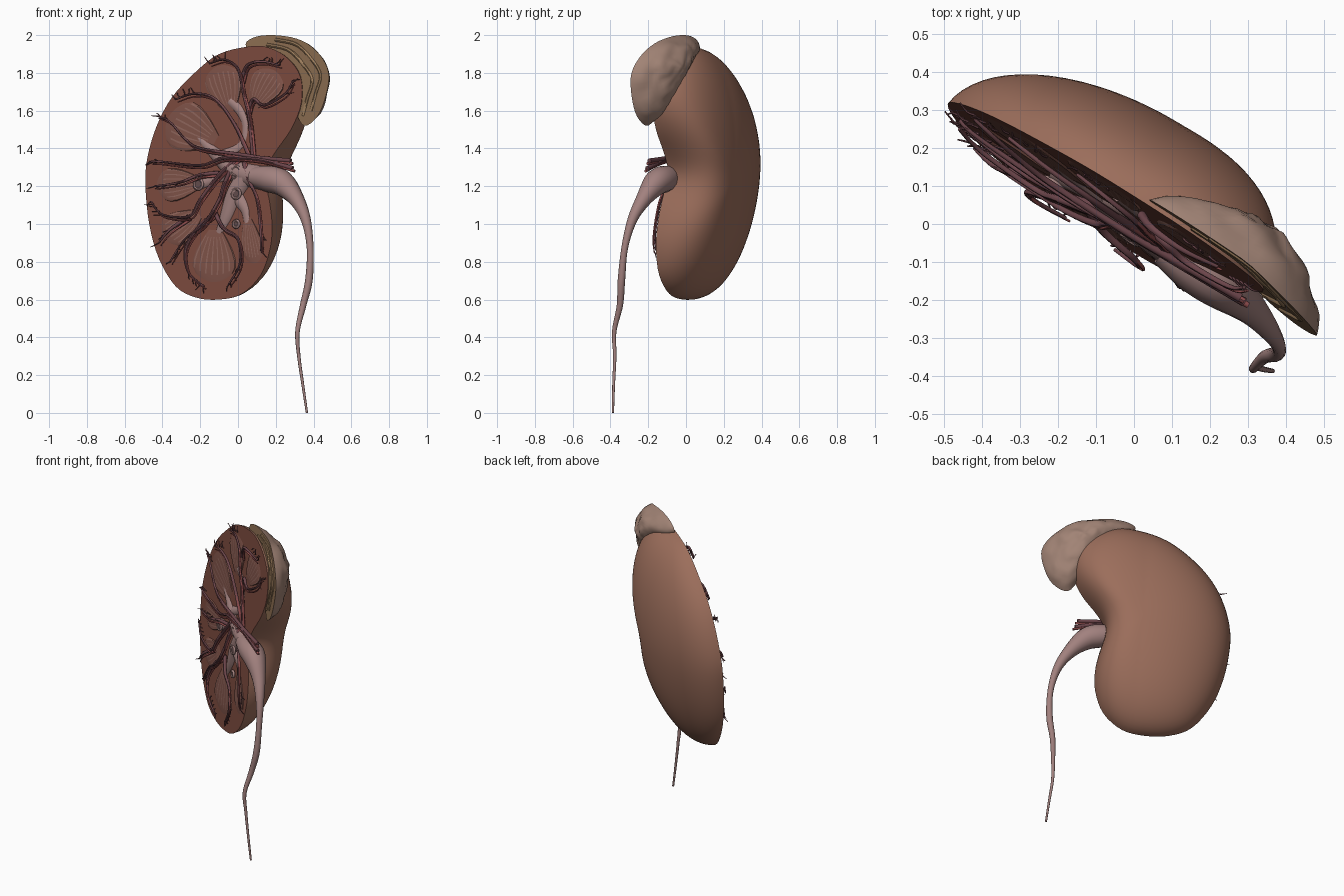
import bpy, bmesh, math, random
from mathutils import Vector, Matrix, noise

if "Cube" in bpy.data.objects:
    bpy.data.objects.remove(bpy.data.objects["Cube"])

random.seed(4)
N = Vector((0.653, 1.0, -0.114)).normalized()      # points behind the cut plane


def on_cut(x, z, h=0.0):
    """Point on the slanted cut plane, h in front of it."""
    return Vector((x, -0.147 - 0.653 * x + 0.114 * z - h * 1.2, z))


def material(name, r, g, b):
    m = bpy.data.materials.new(name)
    m.diffuse_color = (r, g, b, 1)
    m.use_nodes = True
    m.node_tree.nodes["Principled BSDF"].inputs["Base Color"].default_value = m.diffuse_color
    return m


CAPSULE = material("capsule", 0.33, 0.155, 0.105)
CORTEX = material("cortex", 0.20, 0.068, 0.048)
PYRAMID = material("pyramid", 0.21, 0.085, 0.065)
STREAK = material("pyramid_streak", 0.27, 0.13, 0.105)
GLAND = material("gland", 0.36, 0.23, 0.18)
GLAND_CUT = material("gland_cut", 0.27, 0.16, 0.085)
FOLD = material("gland_fold", 0.34, 0.21, 0.11)
PELVIS = material("pelvis", 0.36, 0.22, 0.21)
HOLLOW = material("hollow", 0.12, 0.07, 0.07)
VEIN = material("vein", 0.15, 0.06, 0.07)
ARTERY = material("artery", 0.30, 0.08, 0.08)


def smooth_path(pts, steps, closed=False):
    """Catmull-Rom through points of any dimension."""
    pts = [Vector(p) for p in pts]
    n = len(pts)
    out = []
    for i in range(n if closed else n - 1):
        a, b, c, d = [pts[(i + k) % n] if closed else pts[min(max(i + k, 0), n - 1)]
                      for k in (-1, 0, 1, 2)]
        for s in range(steps):
            t = s / steps
            out.append(0.5 * (2 * b + (c - a) * t + (2 * a - 5 * b + 4 * c - d) * t * t
                              + (3 * b - a - 3 * c + d) * t ** 3))
    if not closed:
        out.append(pts[-1])
    return out


def finish(name, bm, mats, recalc=True):
    if recalc:
        bmesh.ops.recalc_face_normals(bm, faces=bm.faces)
    me = bpy.data.meshes.new(name)
    bm.to_mesh(me)
    bm.free()
    for m in mats:
        me.materials.append(m)
    ob = bpy.data.objects.new(name, me)
    bpy.context.collection.objects.link(ob)
    return ob


def half_organ(name, outline, centre, depth, mats, setback=0.0, lean=0.0, bump=0.0,
               full=0.0, rings=18):
    """Flat cut face with a domed back, fuller on its right side."""
    rim = [on_cut(p[0], p[1], lean * max(0, p[0] - .3) - setback)
           for p in smooth_path(outline, 4, True)]
    c = on_cut(*centre, -setback)
    n = len(rim)
    bm = bmesh.new()
    loops = []
    for k in range(rings):
        a = k / rings * math.pi / 2
        loop = []
        for p in rim:
            e = 1 - full * max(0, (p - c).normalized().x)
            q = c + (p - c) * math.cos(a) ** e + N * depth * math.sin(a) ** e
            lumps = noise.noise(q * 9) + .5 * noise.noise(q * 22)
            q += (q - c).normalized() * lumps * bump * min(1, 2 * math.sin(a))
            loop.append(bm.verts.new(q))
        loops.append(loop)
        for _ in range(3):         # the notch fades towards the back
            rim = [(rim[i - 1] + 2 * rim[i] + rim[(i + 1) % n]) / 4 for i in range(n)]
    tip, mid = bm.verts.new(c + N * depth), bm.verts.new(c)
    for i in range(n):
        j = (i + 1) % n
        for lo, hi in zip(loops, loops[1:]):
            bm.faces.new((lo[i], lo[j], hi[j], hi[i]))
        bm.faces.new((loops[-1][i], loops[-1][j], tip))
        bm.faces.new((loops[0][j], loops[0][i], mid)).material_index = 1
    return finish(name, bm, mats)


def tubes(name, paths, mat, steps=6, res=2):
    """Tapered tubes; each path point is (x, y, z, radius)."""
    cu = bpy.data.curves.new(name, 'CURVE')
    cu.dimensions = '3D'
    cu.bevel_depth = 1.0
    cu.bevel_resolution = res
    cu.use_fill_caps = True
    for path in paths:
        pts = smooth_path(path, steps)
        sp = cu.splines.new('POLY')
        sp.points.add(len(pts) - 1)
        for q, p in zip(sp.points, pts):
            q.co = (p[0], p[1], p[2], 1)
            q.radius = max(p[3], 0.002)
        sp.use_smooth = True
    cu.materials.append(mat)
    ob = bpy.data.objects.new(name, cu)
    bpy.context.collection.objects.link(ob)
    return ob


# Kidney half
half_organ("kidney", [
    (.06, 1.94), (-.1, 1.9), (-.23, 1.8), (-.35, 1.67), (-.43, 1.52), (-.48, 1.35), (-.49, 1.2),
    (-.47, 1.0), (-.42, .82), (-.33, .67), (-.22, .61), (-.1, .6), (.02, .63), (.12, .73),
    (.17, .87), (.18, 1.0), (.165, 1.13), (.14, 1.26), (.19, 1.37), (.28, 1.5), (.335, 1.64),
    (.33, 1.78), (.26, 1.88), (.16, 1.935)], (-.02, 1.27), 0.285, (CAPSULE, CORTEX), full=.28)

# Adrenal gland with folds on its cut face
half_organ("adrenal_gland", [
    (.04, 1.95), (.1, 1.993), (.22, 1.998), (.34, 1.97), (.43, 1.9), (.48, 1.8), (.465, 1.68),
    (.42, 1.57), (.35, 1.52), (.3, 1.6), (.22, 1.75), (.1, 1.87)],
    (.31, 1.84), 0.13, (GLAND, GLAND_CUT), setback=.012, lean=.22, bump=.022)
folds = []
for s in (0.0, 0.045):
    folds.append([(*on_cut(x - s, z - s * .6, .2 * max(0, x - s - .3) - .016), .011) for x, z in
                  ((.2, 1.975), (.31, 1.95), (.385, 1.88), (.44, 1.79), (.415, 1.69), (.39, 1.6))])
tubes("adrenal_folds", folds, FOLD)

# Streaked pyramids: apex, base centre, half width
bm = bmesh.new()
for ax, az, bx, bz, hw in ((-.11, 1.43, -.38, 1.57, .15), (-.04, 1.59, -.1, 1.85, .11),
                           (.08, 1.62, .2, 1.82, .1), (-.19, 1.22, -.44, 1.2, .1),
                           (-.2, 1.06, -.4, .92, .1), (-.12, .98, -.13, .68, .13),
                           (.05, 1.04, .09, .78, .065)):
    d = Vector((bx - ax, bz - az))
    side = Vector((-d.y, d.x)).normalized()
    rows = []
    for r in range(7):
        t = r / 6
        row = []
        for i in range(31):
            s = i / 15 - 1
            w = hw * (.22 + .78 * math.sin(t * math.pi * .5)) * (1 - .25 * t ** 6)
            p = Vector((ax, az)) + d * t * (1 - .18 * s * s) + side * s * w
            edge = abs(s) == 1 or r in (0, 6)
            row.append(bm.verts.new(on_cut(p.x, p.y, -.002 if edge else .006)))
        rows.append(row)
    for r in range(6):
        for i in range(30):
            f = bm.faces.new((rows[r][i], rows[r][i + 1], rows[r + 1][i + 1], rows[r + 1][i]))
            f.material_index = int(0 < r < 5 and i % 4 == 1)
            f.normal_update()
            if f.normal.dot(N) > 0:
                f.normal_flip()
finish("pyramids", bm, [PYRAMID, STREAK], recalc=False)

# Ureter widening into the renal pelvis
tubes("ureter", [[
    (.08, -.06, 1.25, .05), (.16, -.11, 1.24, .07), (.235, -.16, 1.215, .068),
    (.31, -.225, 1.13, .042), (.36, -.285, 1.02, .026), (.382, -.325, .87, .018),
    (.375, -.342, .7, .02), (.345, -.35, .57, .017), (.315, -.38, .43, .012),
    (.322, -.377, .3, .009), (.343, -.383, .15, .0075), (.365, -.387, 0, .006)]], PELVIS, 7, 5)

# Calyces branching over the cut face (x, z, radius)
calyces = [
    [(.15, 1.24, .07), (.0, 1.28, .06), (-.12, 1.38, .04), (-.2, 1.46, .03)],
    [(-.06, 1.36, .04), (.03, 1.42, .03), (.05, 1.52, .03), (.02, 1.6, .035), (-.03, 1.65, .035)],
    [(.0, 1.27, .05), (-.1, 1.24, .035), (-.2, 1.21, .045)],
    [(.05, 1.25, .06), (-.01, 1.15, .055), (-.05, 1.04, .045), (-.09, .95, .03)],
    [(.0, 1.15, .05), (.05, 1.07, .035), (.06, .98, .028)]]
tubes("calyces", [[(*on_cut(x, z, -.024), r) for x, z, r in c] for c in calyces], PELVIS, 6, 4)

# Calyx openings: rim and dark hollow
for i, (x, z, r, h) in enumerate(((-.01, 1.28, .024, .028), (-.01, 1.16, .025, .026),
                                  (-.21, 1.21, .026, .018), (-.01, 1.0, .018, .012))):
    rot = Vector((0, 0, 1)).rotation_difference(-N)
    bpy.ops.mesh.primitive_torus_add(location=on_cut(x, z, h), rotation=rot.to_euler(),
                                     major_radius=r, minor_radius=.008,
                                     major_segments=24, minor_segments=8)
    bpy.context.object.name = f"calyx_rim_{i}"
    bpy.context.object.data.materials.append(PELVIS)
    bm = bmesh.new()
    bmesh.ops.create_cone(bm, cap_ends=True, segments=24, radius1=r, radius2=r, depth=.008)
    bm.transform(Matrix.Translation(on_cut(x, z, h)) @ rot.to_matrix().to_4x4())
    finish(f"calyx_hollow_{i}", bm, [HOLLOW])

# Blood vessels: each route carries a vein and a thinner artery beside it
routes = [
    [(.28, 1.335), (.12, 1.35), (0, 1.37), (-.2, 1.4), (-.28, 1.45), (-.36, 1.54), (-.42, 1.57)],
    [(.29, 1.295), (.12, 1.34), (-.07, 1.35), (-.2, 1.31), (-.41, 1.33), (-.46, 1.33)],
    [(.06, 1.36), (-.02, 1.53), (-.12, 1.66), (-.23, 1.69), (-.33, 1.66)],
    [(.08, 1.36), (.06, 1.56), (.03, 1.69), (0, 1.82), (-.07, 1.87), (-.15, 1.85)],
    [(.05, 1.58), (.08, 1.66), (.14, 1.63), (.25, 1.69), (.29, 1.76)],
    [(.02, 1.76), (.05, 1.84), (.13, 1.86), (.22, 1.84)],
    [(.0, 1.35), (-.1, 1.26), (-.2, 1.13), (-.26, 1.04), (-.4, 1.05), (-.46, 1.12)],
    [(-.1, 1.27), (-.2, 1.26), (-.31, 1.22), (-.44, 1.2)],
    [(-.01, 1.34), (-.07, 1.22), (-.1, 1.13), (-.18, 1.0), (-.28, .92), (-.36, .8)],
    [(-.12, 1.06), (-.22, .97), (-.28, .86), (-.26, .74), (-.18, .67)],
    [(-.12, 1.06), (-.08, .98), (0, .92), (.01, .79), (-.05, .68)],
    [(.03, 1.34), (.05, 1.25), (.1, 1.13), (.12, .95), (.12, .86)],
    [(-.26, 1.04), (-.36, .97), (-.42, .9)]]
veins, arteries, twigs = [], [], []
for route in routes:
    n = len(route) - 1
    for store, off, rad in ((veins, 0, .012), (arteries, .015, .008)):
        store.append([(*on_cut(x + off * .7, z - off, .014 + .028 * math.sin(2.7 * i / n)),
                       rad * (1 - .6 * i / n)) for i, (x, z) in enumerate(route)])
    # Fine twigs fanning outward from the last stretch
    (x0, z0), (x1, z1) = route[-2:]
    for k in range(5):
        t = k / 4
        p = Vector((x0 + (x1 - x0) * t, z0 + (z1 - z0) * t))
        out = Vector(((p.x + .05) * 1.6, p.y - 1.27)).normalized()
        out.rotate(Matrix.Rotation(random.uniform(-.6, .6), 2))
        a, b = p + out * .02, p + out * random.uniform(.03, .048)
        b.x += random.uniform(-.01, .01)
        twigs.append([(*on_cut(p.x, p.y, .016), .0038), (*on_cut(a.x, a.y, .02), .003),
                      (*on_cut(b.x, b.y, random.uniform(.005, .032)), .002)])
tubes("veins", veins, VEIN)
tubes("arteries", arteries, ARTERY)
tubes("vessel_twigs", twigs, VEIN, 3, 1)

# Turn tubes into meshes and smooth everything
bpy.ops.object.select_all(action='SELECT')
bpy.context.view_layer.objects.active = bpy.data.objects["kidney"]
bpy.ops.object.convert(target='MESH')
bpy.ops.object.shade_smooth_by_angle(angle=math.radians(45))
